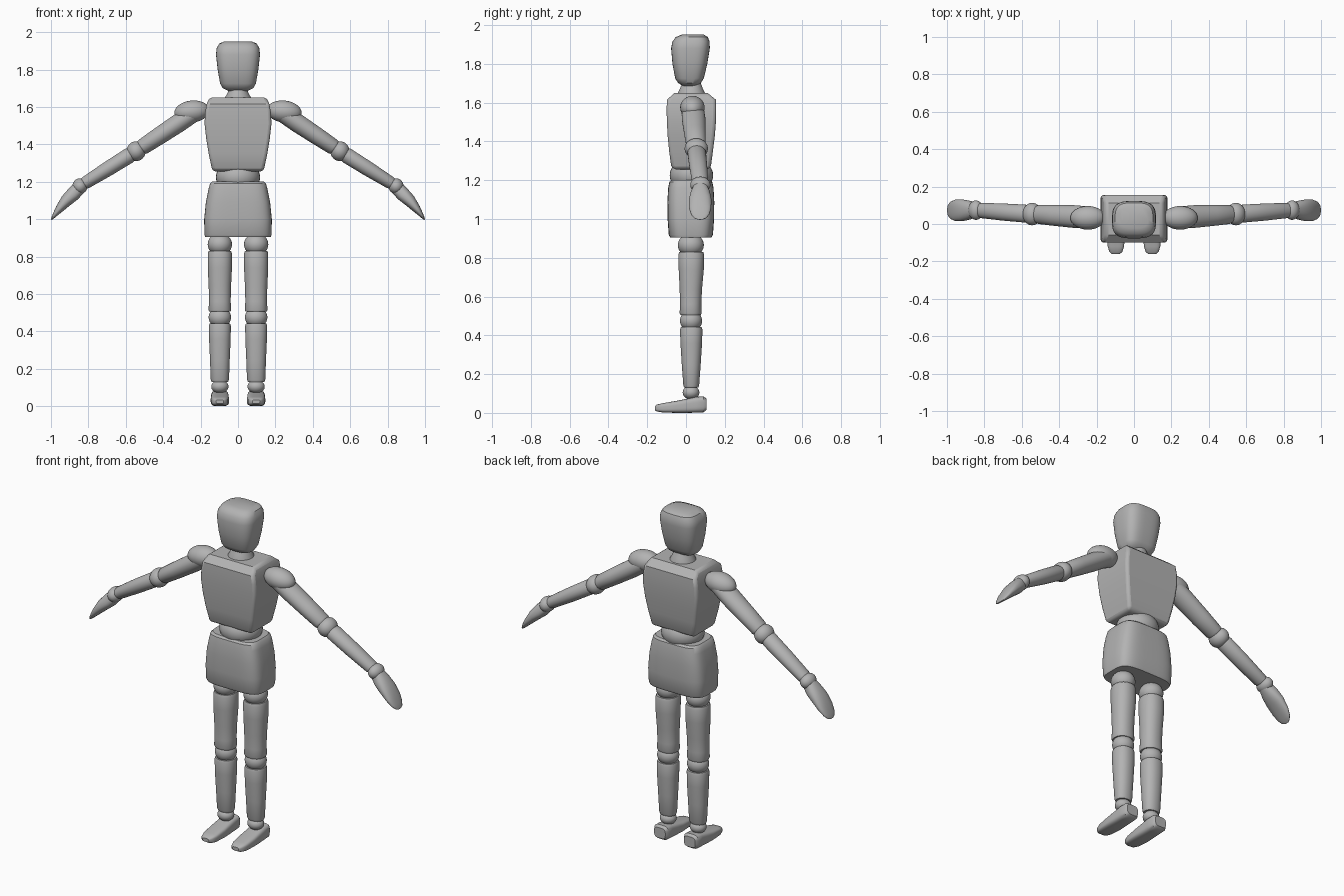
import bpy, bmesh, math
from mathutils import Vector, Matrix

grey = bpy.data.materials.new("plain grey")
grey.diffuse_color = (0.45, 0.45, 0.45, 1)


def finish(name, bm, mirror, bevel=0.0):
    bmesh.ops.recalc_face_normals(bm, faces=bm.faces)
    me = bpy.data.meshes.new(name)
    bm.to_mesh(me)
    bm.free()
    ob = bpy.data.objects.new(name, me)
    bpy.context.collection.objects.link(ob)
    me.materials.append(grey)
    bpy.ops.object.select_all(action='DESELECT')
    ob.select_set(True)
    bpy.context.view_layer.objects.active = ob
    bpy.ops.object.shade_smooth_by_angle(angle=math.radians(35))
    if mirror:
        ob.modifiers.new("mirror", 'MIRROR')
    if bevel:
        b = ob.modifiers.new("bevel", 'BEVEL')
        b.width, b.segments = bevel, 3
        b.limit_method, b.angle_limit = 'ANGLE', math.radians(50)
    return ob


def loft(name, rings, n=2.0, sides=32, side_axis=(0, 1, 0), mirror=False, bevel=0.0):
    """Superellipse rings (x, y, z, half_a, half_b); half_b runs along side_axis."""
    bm = bmesh.new()
    v = Vector(side_axis)
    centres = [Vector(r[:3]) for r in rings]
    loops = []
    for i, r in enumerate(rings):
        if abs(v.x) > 0.5:
            u = Vector((0, 0, 1))
        else:
            t = centres[min(i + 1, len(rings) - 1)] - centres[max(i - 1, 0)]
            t.y = 0
            u = v.cross(t).normalized()
        loop = []
        for k in range(sides):
            a = 2 * math.pi * (k + 0.5) / sides
            c, s = math.cos(a), math.sin(a)
            p = (u * math.copysign(abs(c) ** (2 / n), c) * r[3]
                 + v * math.copysign(abs(s) ** (2 / n), s) * r[4])
            loop.append(bm.verts.new(centres[i] + p))
        loops.append(loop)
    for a, b in zip(loops, loops[1:]):
        for k in range(sides):
            j = (k + 1) % sides
            bm.faces.new((a[k], a[j], b[j], b[k]))
    bm.faces.new(loops[0])
    bm.faces.new(loops[-1])
    return finish(name, bm, mirror, bevel)


def ball(name, centre, radii, tilt=0.0, mirror=False):
    bm = bmesh.new()
    m = (Matrix.Translation(centre) @ Matrix.Rotation(tilt, 4, 'Y')
         @ Matrix.Diagonal((*radii, 1)))
    bmesh.ops.create_uvsphere(bm, u_segments=32, v_segments=20, radius=1, matrix=m)
    return finish(name, bm, mirror)


def upright(rows, x=0.0):
    """Rows (z, y, half_x, half_y) into rings on a vertical axis."""
    return [(x, y, z, a, b) for z, y, a, b in rows]


# head and neck
loft("head", upright([
    (1.685, .018, .05, .03), (1.70, .018, .082, .058), (1.725, .018, .096, .074),
    (1.80, .02, .109, .09), (1.88, .023, .118, .1), (1.915, .026, .114, .096),
    (1.938, .03, .101, .083), (1.95, .035, .075, .058)]), n=3.2, sides=40)
loft("neck", upright([
    (1.62, .028, .075, .075), (1.65, .028, .07, .07),
    (1.675, .028, .056, .058), (1.71, .028, .045, .045)]))

# chest, waist and hips
loft("chest", upright([
    (1.255, .026, .135, .09), (1.275, .026, .141, .103), (1.35, .026, .157, .113),
    (1.43, .027, .17, .122), (1.51, .028, .179, .127), (1.57, .028, .176, .128),
    (1.615, .028, .168, .126), (1.65, .026, .153, .085)]),
    n=1000, sides=4, bevel=.016)
ball("waist", (0, .028, 1.225), (.118, .112, .09))
loft("hips", upright([
    (.905, .025, .176, .107), (.918, .025, .18, .114), (1.0, .025, .181, .12),
    (1.09, .025, .172, .121), (1.16, .025, .158, .117), (1.19, .025, .15, .111),
    (1.2, .025, .14, .1)]), n=4, sides=48)

# legs
LX = .097
ball("hip_joint", (LX, .025, .865), (.065, .067, .06), mirror=True)
loft("thigh", upright([
    (.505, .024, .057, .053), (.515, .024, .061, .057), (.56, .024, .058, .055),
    (.64, .025, .06, .058), (.74, .027, .065, .065), (.815, .027, .065, .067),
    (.83, .027, .06, .062)], LX), n=2.2, mirror=True)
ball("knee_joint", (LX, .026, .475), (.06, .057, .055), mirror=True)
loft("shin", upright([
    (.13, .027, .044, .036), (.142, .027, .049, .041), (.25, .027, .053, .049),
    (.36, .027, .058, .056), (.43, .027, .059, .058), (.442, .027, .055, .054)], LX),
    n=2.2, mirror=True)
ball("ankle_joint", (LX, .026, .105), (.046, .043, .036), mirror=True)
loft("foot", [(LX, y, z, h, w) for y, z, h, w in [
    (-.161, .024, .01, .02), (-.15, .025, .018, .034), (-.12, .026, .024, .044),
    (-.05, .031, .031, .049), (0, .036, .036, .048), (.05, .042, .041, .047),
    (.09, .044, .041, .046), (.105, .044, .03, .036)]],
    n=3.6, side_axis=(1, 0, 0), mirror=True)

# arms
S, E, W = Vector((.24, .035, 1.565)), Vector((.545, .053, 1.363)), Vector((.845, .074, 1.176))


def limb(name, a, b, rows):
    rings = [(*a.lerp(b, f), ra, rb) for f, ra, rb in rows]
    loft(name, rings, mirror=True)


ball("shoulder", (.247, .033, 1.575), (.094, .063, .059), tilt=.12, mirror=True)
limb("upper_arm", S, E, [(0, .048, .058), (.25, .05, .061), (.6, .047, .056),
                         (.88, .043, .051), (.91, .038, .046)])
ball("elbow_joint", E, (.051, .06, .053), mirror=True)
limb("forearm", E, W, [(.09, .038, .044), (.12, .042, .048), (.5, .04, .046),
                       (.9, .034, .041), (.93, .03, .037)])
ball("wrist_joint", W, (.04, .052, .042), mirror=True)
loft("hand", [
    (.852, .074, 1.165, .036, .036), (.88, .074, 1.135, .038, .05),
    (.917, .073, 1.1, .033, .058), (.955, .073, 1.055, .022, .057),
    (.98, .073, 1.022, .012, .046), (.993, .073, 1.004, .006, .03),
    (.998, .073, .997, .002, .012)], n=2.3, mirror=True)
